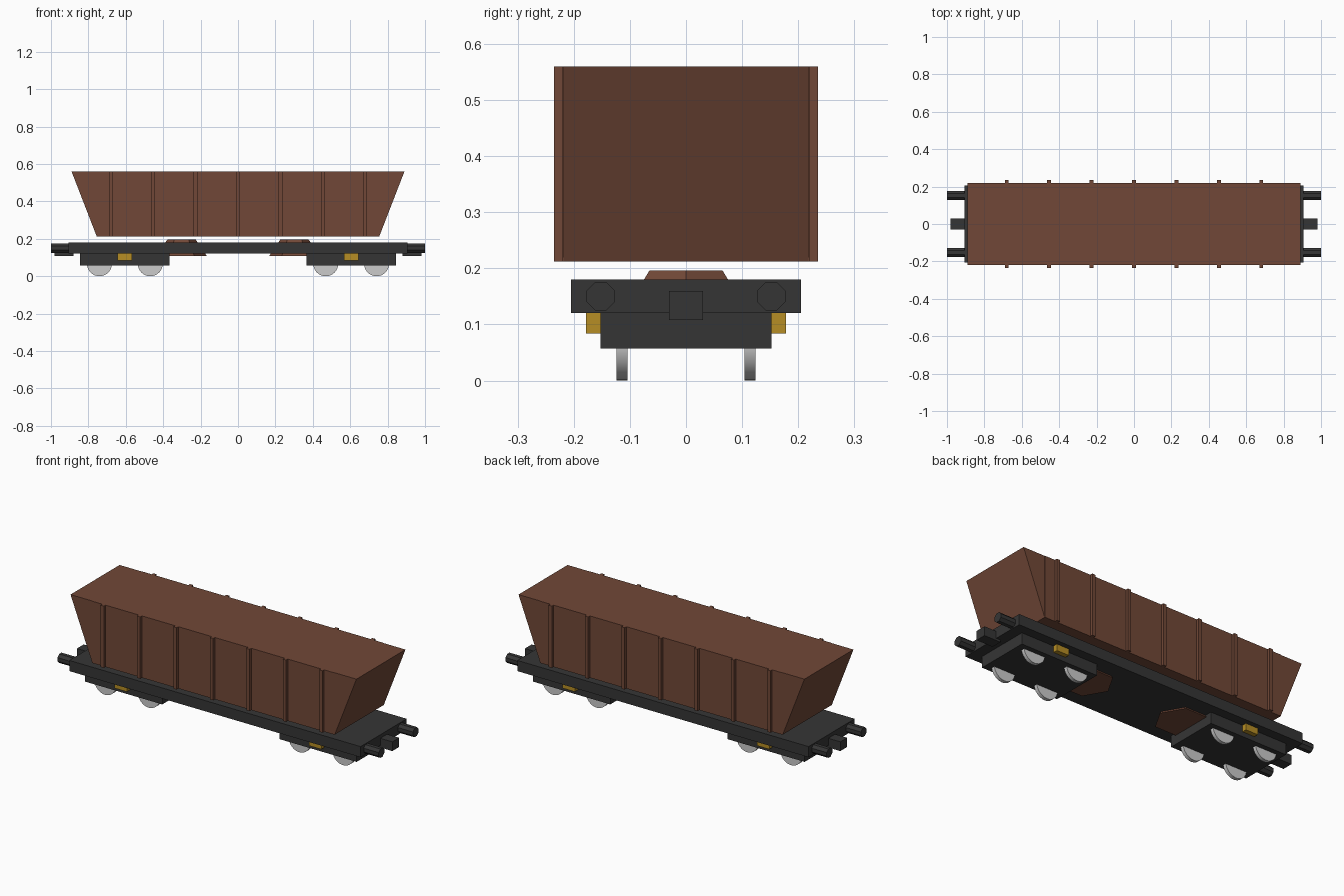
import bpy, bmesh, math
from mathutils import Matrix

cube = bpy.data.objects.get("Cube")
if cube:
    bpy.data.objects.remove(cube, do_unlink=True)


def material(name, r, g, b):
    m = bpy.data.materials.new(name)
    m.use_nodes = True
    m.diffuse_color = (r, g, b, 1)
    m.node_tree.nodes["Principled BSDF"].inputs["Base Color"].default_value = (r, g, b, 1)
    return m


BROWN = material("rust_brown", 0.165, 0.064, 0.038)
DARK = material("dark_grey", 0.036, 0.036, 0.036)
GOLD = material("ochre_yellow", 0.47, 0.27, 0.018)
STEEL = material("light_steel", 0.6, 0.6, 0.6)


def finish(name, bm, mat):
    bmesh.ops.recalc_face_normals(bm, faces=bm.faces)
    mesh = bpy.data.meshes.new(name)
    bm.to_mesh(mesh)
    bm.free()
    mesh.materials.append(mat)
    ob = bpy.data.objects.new(name, mesh)
    bpy.context.collection.objects.link(ob)
    return ob


def box(name, mat, x, y, z):
    """Box from (min, max) pairs."""
    bm = bmesh.new()
    bmesh.ops.create_cube(bm, size=1)
    for v in bm.verts:
        v.co = [lo + (c + 0.5) * (hi - lo) for c, (lo, hi) in zip(v.co, (x, y, z))]
    return finish(name, bm, mat)


def cone(name, mat, centre, r1, r2, depth, sides, axis="Z", spin=0):
    """Cylinder or truncated cone along an axis."""
    turn = {"X": Matrix.Rotation(math.pi / 2, 4, "Y"),
            "Y": Matrix.Rotation(math.pi / 2, 4, "X"),
            "Z": Matrix.Identity(4)}[axis]
    bm = bmesh.new()
    bmesh.ops.create_cone(bm, cap_ends=True, segments=sides, radius1=r1, radius2=r2, depth=depth,
                          matrix=Matrix.Translation(centre) @ turn @ Matrix.Rotation(spin, 4, "Z"))
    return finish(name, bm, mat)


def span(c, half):
    return (c - half, c + half)


# Wagon body with sloping ends
BOTTOM, TOP, HALF = 0.212, 0.56, 0.755
box("wagon_body", BROWN, span(0, HALF), span(0, 0.22), (BOTTOM, TOP))
for side, label in ((1, "left"), (-1, "right")):
    bm = bmesh.new()
    outline = ((HALF, BOTTOM), (HALF, TOP), (0.89, TOP))
    face = bm.faces.new([bm.verts.new((side * x, -0.218, z)) for x, z in outline])
    new = bmesh.ops.extrude_face_region(bm, geom=[face])["geom"]
    bmesh.ops.translate(bm, vec=(0, 0.436, 0),
                        verts=[g for g in new if isinstance(g, bmesh.types.BMVert)])
    finish("sloping_end_" + label, bm, BROWN)

# Side ribs
for y, label in ((-0.2275, "front"), (0.2275, "back")):
    for i in range(-3, 4):
        box(f"rib_{label}_{i + 4}", BROWN, span(i * 0.227, 0.01), span(y, 0.0078), (BOTTOM, TOP))

# Chassis
box("chassis_frame", DARK, span(0, 0.907), span(0, 0.205), (0.12, 0.18))

for side, end in ((1, "left"), (-1, "right")):
    # Discharge chutes
    cone("chute_" + end, BROWN, (side * 0.302, 0, 0.152), 0.136, 0.075, 0.089, 6, spin=math.pi / 2)

    # Coupler and buffers
    box("coupler_" + end, DARK, sorted((side * 0.88, side * 0.982)), span(0, 0.03), (0.108, 0.16))
    for y, label in ((-0.152, "front"), (0.152, "back")):
        cone(f"buffer_{end}_{label}", DARK, (side * 0.945, y, 0.15), 0.027, 0.027, 0.11, 8,
             axis="X", spin=math.pi / 8)

    # Bogie with axle boxes and wheels
    mid = side * 0.605
    box("bogie_" + end, DARK, span(mid, 0.24), span(0, 0.152), (0.057, 0.12))
    for s, label in ((-1, "front"), (1, "back")):
        box(f"axle_box_{end}_{label}", GOLD, span(mid, 0.038), span(s * 0.16, 0.018), (0.084, 0.12))
        for offset, place in ((0.136, "outer"), (-0.136, "inner")):
            wheel = cone(f"wheel_{end}_{label}_{place}", STEEL,
                         (mid + side * offset, s * 0.114, 0.067), 0.067, 0.067, 0.02, 32, axis="Y")
            bpy.ops.object.select_all(action="DESELECT")
            wheel.select_set(True)
            bpy.context.view_layer.objects.active = wheel
            bpy.ops.object.shade_smooth_by_angle(angle=math.radians(40))
